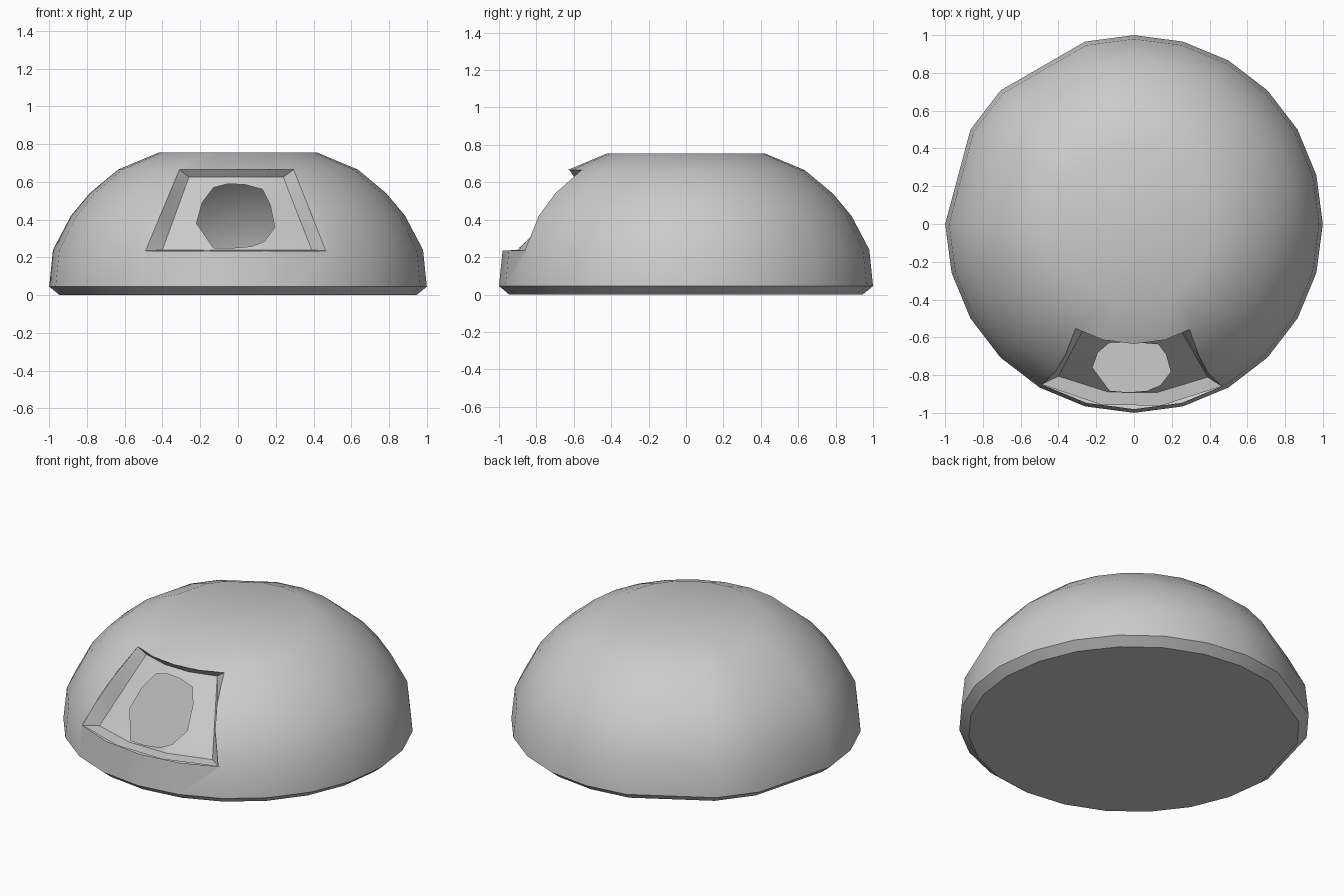
import bpy, bmesh
from math import sin, cos, radians, sqrt
from mathutils import Vector
from mathutils.bvhtree import BVHTree

if "Cube" in bpy.data.objects:
    bpy.data.objects.remove(bpy.data.objects["Cube"])


def make_object(name, bm):
    bmesh.ops.recalc_face_normals(bm, faces=bm.faces)
    mesh = bpy.data.meshes.new(name)
    bm.to_mesh(mesh)
    ob = bpy.data.objects.new(name, mesh)
    bpy.context.collection.objects.link(ob)
    return ob


def activate(ob):
    bpy.ops.object.select_all(action='DESELECT')
    ob.select_set(True)
    bpy.context.view_layer.objects.active = ob


def bridge(bm, a, b):
    n = len(a)
    for i in range(n):
        j = (i + 1) % n
        bm.faces.new((a[i], a[j], b[j], b[i]))


def outline(corners, n=3):
    # subdivide each side of a four-cornered outline
    pts = []
    for i, p in enumerate(corners):
        q = corners[(i + 1) % 4]
        pts += [Vector(p).lerp(Vector(q), k / n) for k in range(n)]
    return pts


# Dome shell: 24-sided rings, two corners dropped for the flat spots at the back left
profile = [(0.945, 0), (1.0, 0.045), (0.98, 0.24), (0.885, 0.42),
           (0.785, 0.54), (0.635, 0.665), (0.42, 0.755)]
angles = [radians(a) for a in range(0, 360, 15) if a not in (120, 165)]
bm = bmesh.new()
rings = [[bm.verts.new((r * cos(a), r * sin(a), z)) for a in angles] for r, z in profile]
for lower, upper in zip(rings, rings[1:]):
    bridge(bm, lower, upper)
bm.faces.new(rings[0][::-1])
bm.faces.new(rings[-1])
dome = make_object("dome_shell", bm)
tree = BVHTree.FromBMesh(bm)
bm.free()

# Cutter for the doorway opening
outer = [(-0.49, 0.235), (0.465, 0.235), (0.295, 0.665), (-0.31, 0.665)]
bm = bmesh.new()
near = [bm.verts.new((x, -1.5, z)) for x, z in outer]
far = [bm.verts.new((x, -0.3, z)) for x, z in outer]
bridge(bm, near, far)
bm.faces.new(near)
bm.faces.new(far[::-1])
cutter = make_object("doorway_cutter", bm)
bm.free()
cutter.hide_render = True

activate(dome)
mod = dome.modifiers.new("doorway", 'BOOLEAN')
mod.operation = 'DIFFERENCE'
mod.solver = 'EXACT'
mod.object = cutter
bpy.ops.object.modifier_apply(modifier=mod.name)
bpy.data.objects.remove(cutter)

# Open the pocket so the shell is hollow
bm = bmesh.new()
bm.from_mesh(dome.data)
bm.normal_update()
pocket = []
for f in bm.faces:
    c = f.calc_center_median()
    if abs(c.x) < 0.52 and 0.2 < c.z < 0.7 and c.y < -0.25:
        if abs(f.normal.y) < 0.005 or abs(c.y + 0.3) < 0.01:
            pocket.append(f)
bmesh.ops.delete(bm, geom=pocket, context='FACES')
bm.to_mesh(dome.data)
bm.free()

# Recessed door surround: rim on the dome, bevelled inner edge, opening
inner = [(-0.40, 0.24), (0.39, 0.24), (0.24, 0.625), (-0.26, 0.625)]
hole = [(-0.13, 0.25), (-0.03, 0.25), (0.07, 0.258), (0.14, 0.285),
        (0.195, 0.36), (0.17, 0.48), (0.13, 0.56), (0.04, 0.585),
        (-0.05, 0.59), (-0.13, 0.57), (-0.19, 0.49), (-0.22, 0.38)]


def on_dome(p):
    hit = tree.ray_cast(Vector((p[0], -3, p[1])), Vector((0, 1, 0)))[0]
    return hit


def on_panel(p):
    x, z = p
    r = 0.90 - 0.78 * (z - 0.24)
    return (x, -sqrt(r * r - x * x), z)


bm = bmesh.new()
rim = [bm.verts.new(on_dome(p)) for p in outline(outer)]
edge = [bm.verts.new(on_panel(p)) for p in outline(inner)]
opening = [bm.verts.new(on_panel(p)) for p in hole]
bridge(bm, rim, edge)
bridge(bm, edge, opening)
surround = make_object("door_surround", bm)
bm.free()
if sum(p.normal.y * p.area for p in surround.data.polygons) > 0:
    surround.data.flip_normals()

for ob in (dome, surround):
    activate(ob)
    bpy.ops.object.shade_smooth_by_angle(angle=radians(30))
